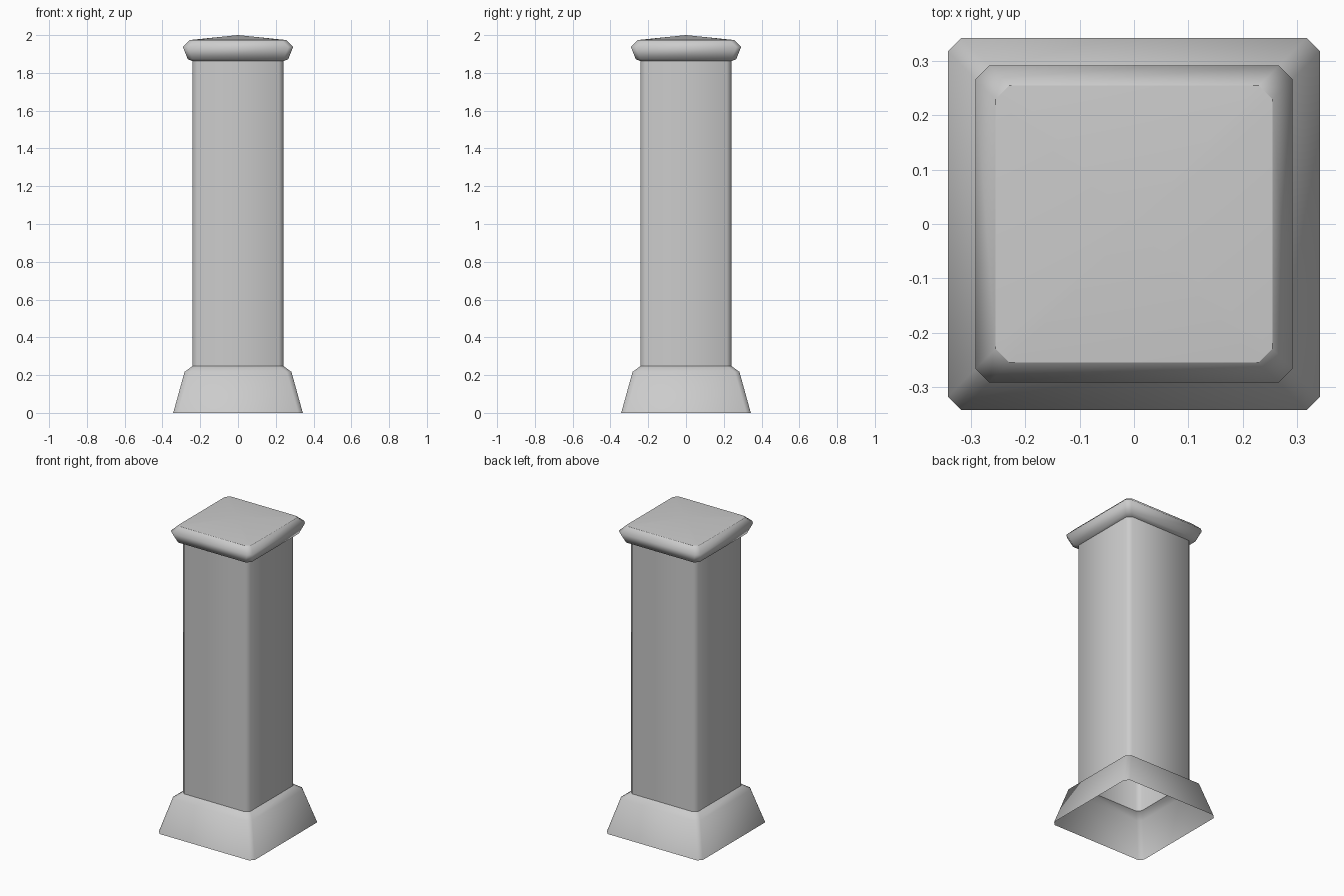
import bpy
import bmesh

cube = bpy.data.objects.get("Cube")
if cube:
    bpy.data.objects.remove(cube, do_unlink=True)

stone = bpy.data.materials.new("grey stone")
stone.use_nodes = True
GREY = (0.6, 0.6, 0.6, 1)
stone.diffuse_color = GREY
stone.node_tree.nodes["Principled BSDF"].inputs["Base Color"].default_value = GREY

CHAMFER = 0.025


def ring(bm, half, z):
    """Square loop with cut corners."""
    a, b = half, half - CHAMFER
    corners = [(a, -b), (a, b), (b, a), (-b, a), (-a, b), (-a, -b), (-b, -a), (b, -a)]
    return [bm.verts.new((x, y, z)) for x, y in corners]


def square_shell(name, profile, apex=None):
    """Open shell through (half width, height) levels, optionally closed to a point."""
    bm = bmesh.new()
    loops = [ring(bm, half, z) for half, z in profile]
    for low, high in zip(loops, loops[1:]):
        for i in range(8):
            j = (i + 1) % 8
            bm.faces.new((low[i], low[j], high[j], high[i]))
    if apex is not None:
        tip = bm.verts.new((0, 0, apex))
        for i in range(8):
            bm.faces.new((loops[-1][i], loops[-1][(i + 1) % 8], tip))
    for face in bm.faces:
        face.smooth = True
    mesh = bpy.data.meshes.new(name)
    bm.to_mesh(mesh)
    bm.free()
    mesh.materials.append(stone)
    obj = bpy.data.objects.new(name, mesh)
    bpy.context.collection.objects.link(obj)
    return obj


# Hollow flared foot, open underneath
square_shell("base", [(0.343, 0), (0.283, 0.217), (0.241, 0.248)])

# Hollow post
square_shell("shaft", [(0.241, 0.248), (0.241, 1.862)])

# Rounded rim and shallow pyramid lid
square_shell("cap_rim", [(0.241, 1.862), (0.266, 1.873), (0.292, 1.937), (0.255, 1.974)])
square_shell("cap_top", [(0.255, 1.974)], apex=2.0)
